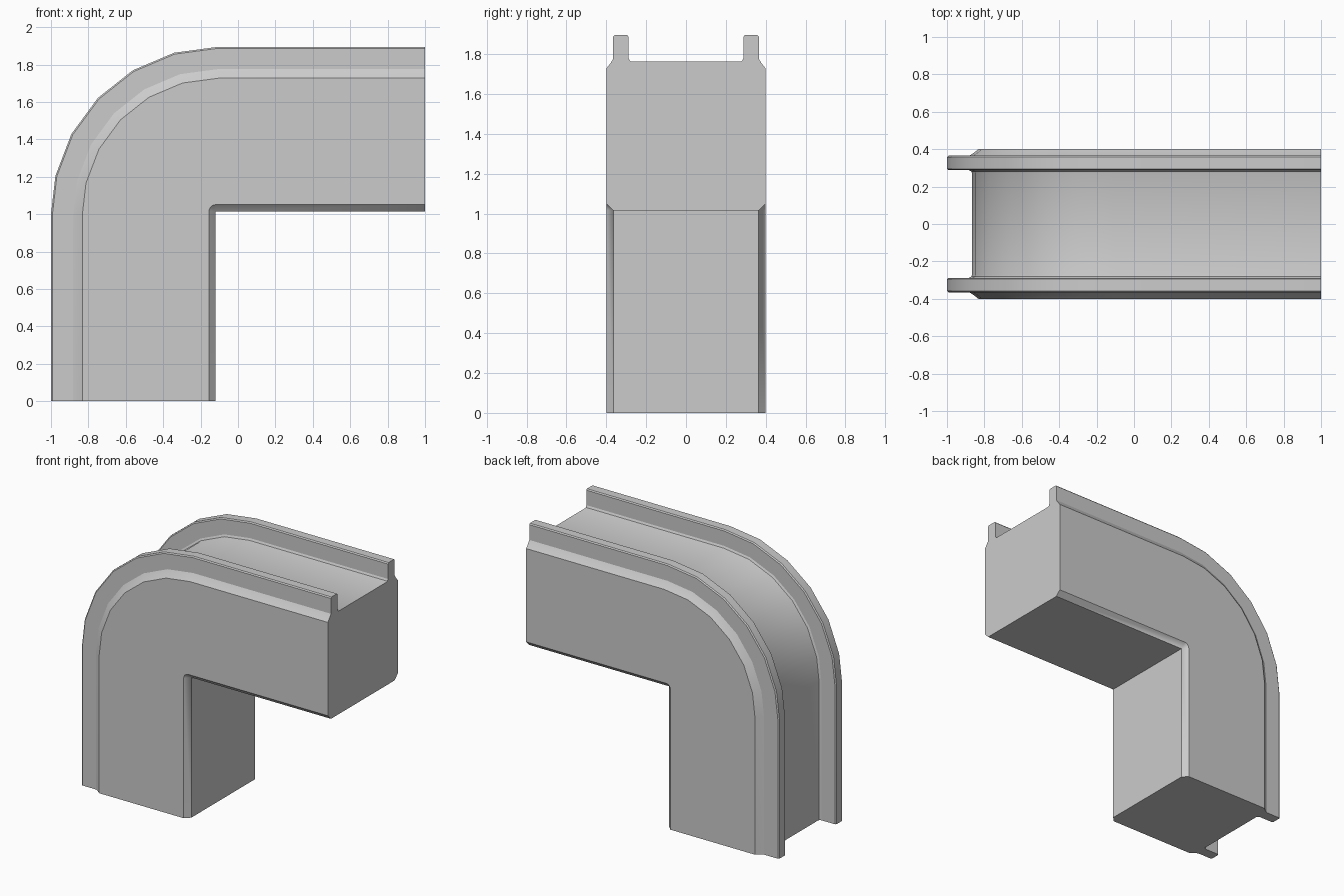
import bpy, bmesh
from math import sin, cos, radians

if "Cube" in bpy.data.objects:
    bpy.data.objects.remove(bpy.data.objects["Cube"])

# Half cross-section: (y, distance from the bend centre), floor middle to underside
half = [(0.273, 0.762), (0.281, 0.765), (0.288, 0.779), (0.288, 0.887), (0.295, 0.895),
        (0.358, 0.895), (0.365, 0.887), (0.365, 0.776), (0.378, 0.755), (0.40, 0.727),
        (0.40, 0.036), (0.364, 0.0)]
section = half + [(-y, r) for y, r in reversed(half)]

# Uneven steps round the bend, outer edge has six facets
angles = [0, 13.2, 28.6, 44, 59.3, 74.7, 90]


def centre(r):
    """Bend centre: the inner corner sits slightly off the outer arc's centre."""
    return (-0.105, 1.0) if r > 0.5 else (-0.119, 1.015)


def ring(bm, place):
    verts = []
    for y, r in section:
        x, z = place(r, *centre(r))
        verts.append(bm.verts.new((x, y, z)))
    return verts


# Sweep the section up the leg, round the bend and along the arm
bm = bmesh.new()
rings = [ring(bm, lambda r, cx, cz: (cx - r, 0.0))]
for a in map(radians, angles):
    rings.append(ring(bm, lambda r, cx, cz: (cx - r * cos(a), cz + r * sin(a))))
rings.append(ring(bm, lambda r, cx, cz: (1.0, cz + r)))

n = len(section)
for a, b in zip(rings, rings[1:]):
    for i in range(n):
        j = (i + 1) % n
        bm.faces.new((a[i], a[j], b[j], b[i]))

# End caps
bm.faces.new(rings[0])
bm.faces.new(rings[-1])
bmesh.ops.remove_doubles(bm, verts=bm.verts, dist=0.0005)
bmesh.ops.recalc_face_normals(bm, faces=bm.faces)

mesh = bpy.data.meshes.new("corner_channel")
bm.to_mesh(mesh)
bm.free()
obj = bpy.data.objects.new("corner_channel", mesh)
bpy.context.collection.objects.link(obj)

# Smooth round the bend, sharp at the profile edges
bpy.context.view_layer.objects.active = obj
obj.select_set(True)
bpy.ops.object.shade_smooth_by_angle(angle=radians(25))
